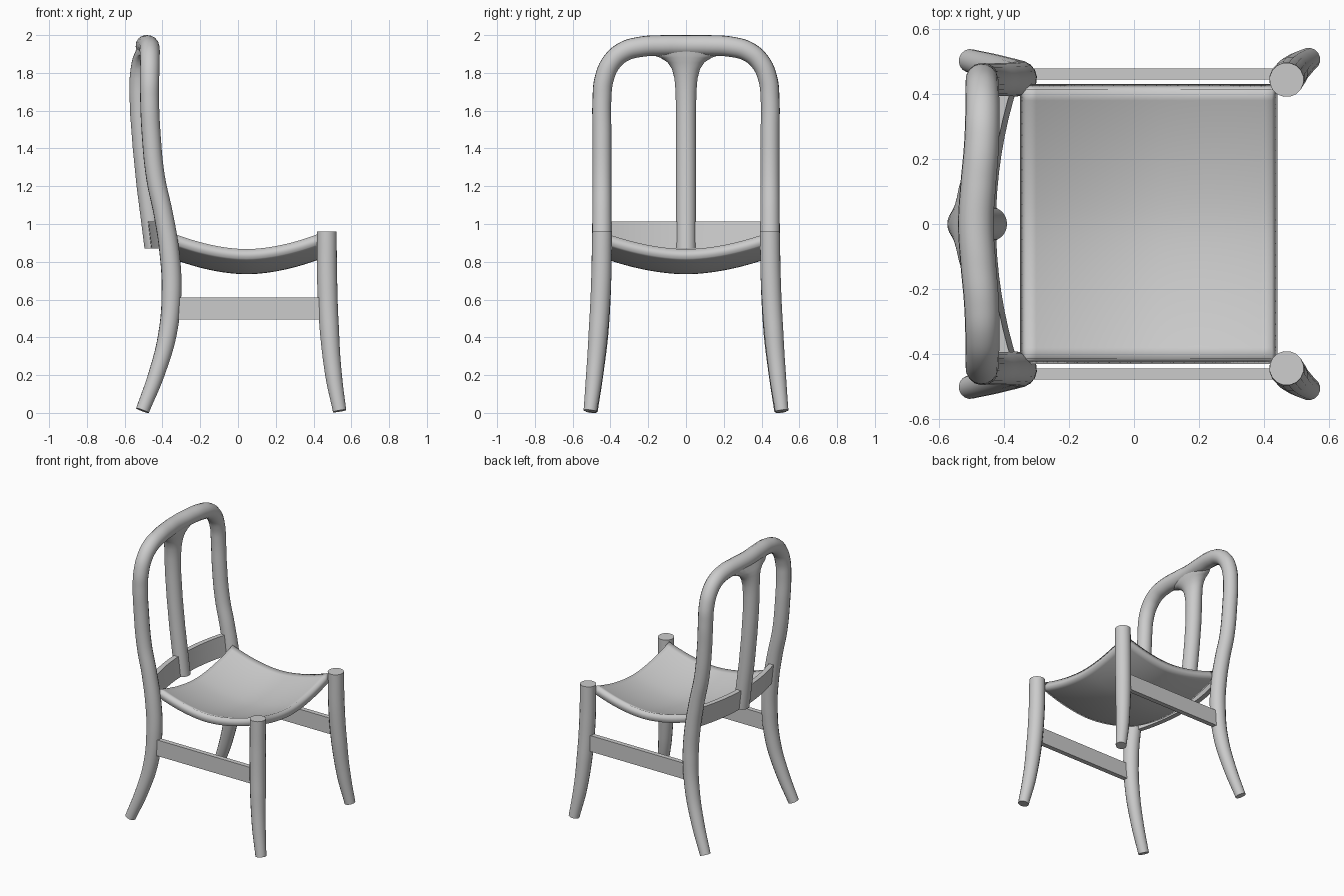
import bpy, bmesh, math

if "Cube" in bpy.data.objects:
    bpy.data.objects.remove(bpy.data.objects["Cube"])


def finish(obj, angle=40):
    bpy.ops.object.select_all(action='DESELECT')
    obj.select_set(True)
    bpy.context.view_layer.objects.active = obj
    if obj.type == 'CURVE':
        bpy.ops.object.convert(target='MESH')
    bpy.ops.object.shade_smooth_by_angle(angle=math.radians(angle))


def mesh_object(name, bm):
    bmesh.ops.recalc_face_normals(bm, faces=bm.faces)
    me = bpy.data.meshes.new(name)
    bm.to_mesh(me)
    bm.free()
    obj = bpy.data.objects.new(name, me)
    bpy.context.collection.objects.link(obj)
    return obj


def tube(name, pts):
    """Round bar through (x, y, z, radius) points."""
    cu = bpy.data.curves.new(name, 'CURVE')
    cu.dimensions = '3D'
    cu.bevel_depth = 1.0
    cu.bevel_resolution = 6
    cu.resolution_u = 8
    cu.use_fill_caps = True
    sp = cu.splines.new('BEZIER')
    sp.bezier_points.add(len(pts) - 1)
    for bp, (x, y, z, r) in zip(sp.bezier_points, pts):
        bp.co = (x, y, z)
        bp.radius = r
        bp.handle_left_type = bp.handle_right_type = 'AUTO'
    obj = bpy.data.objects.new(name, cu)
    bpy.context.collection.objects.link(obj)
    finish(obj)


def loft(name, rings, close=True):
    """Skin a list of closed rings of points and cap both ends."""
    bm = bmesh.new()
    vs = [[bm.verts.new(p) for p in ring] for ring in rings]
    n = len(vs[0])
    for a, b in zip(vs, vs[1:]):
        for i in range(n):
            j = (i + 1) % n
            bm.faces.new((a[i], a[j], b[j], b[i]))
    bm.faces.new(vs[0])
    bm.faces.new(vs[-1])
    finish(mesh_object(name, bm))


# Back frame: both rear legs and the arched top rail in one continuous bar
half = [(-0.506, 0.503, 0.012, 0.036), (-0.43, 0.48, 0.21, 0.043),
        (-0.373, 0.46, 0.42, 0.049), (-0.352, 0.45, 0.65, 0.053),
        (-0.363, 0.446, 0.85, 0.053), (-0.395, 0.445, 1.05, 0.051),
        (-0.437, 0.445, 1.25, 0.05), (-0.46, 0.445, 1.48, 0.05),
        (-0.468, 0.445, 1.66, 0.05), (-0.468, 0.434, 1.765, 0.051),
        (-0.467, 0.395, 1.855, 0.052), (-0.467, 0.33, 1.912, 0.053),
        (-0.470, 0.24, 1.938, 0.054), (-0.48, 0.12, 1.945, 0.055)]
top = [(-0.487, 0, 1.945, 0.055)]
tube("back_frame", half + top + [(x, -y, z, r) for x, y, z, r in reversed(half)])

# Front legs
for side, s in (("right", -1), ("left", 1)):
    tube("front_leg_" + side, [
        (0.538, s * 0.507, 0.01, 0.036), (0.506, s * 0.485, 0.2, 0.045),
        (0.483, s * 0.463, 0.45, 0.052), (0.472, s * 0.449, 0.7, 0.054),
        (0.470, s * 0.444, 0.96, 0.053)])

# Centre spindle of the back, flaring into the top rail: z, x, half depth, half width
profile = [(0.87, -0.443, 0.052, 0.053), (1.03, -0.463, 0.052, 0.053),
           (1.2, -0.485, 0.052, 0.053), (1.4, -0.505, 0.052, 0.053),
           (1.58, -0.518, 0.053, 0.053), (1.70, -0.521, 0.054, 0.055),
           (1.77, -0.519, 0.055, 0.061), (1.82, -0.514, 0.055, 0.074),
           (1.855, -0.508, 0.055, 0.097), (1.88, -0.502, 0.055, 0.135),
           (1.895, -0.498, 0.053, 0.18), (1.93, -0.488, 0.048, 0.22)]
N = 28
loft("back_spindle", [
    [(x + rx * math.cos(2 * math.pi * i / N), ry * math.sin(2 * math.pi * i / N), z)
     for i in range(N)] for z, x, rx, ry in profile])

# Curved lower back slat, leaning back slightly
rings = []
for i in range(17):
    y = -0.43 + 0.86 * i / 16
    x = -0.45 + 0.065 * (y / 0.42) ** 2
    rings.append([(x - 0.01, y, 0.87), (x + 0.025, y, 0.87),
                  (x + 0.008, y, 1.012), (x - 0.027, y, 1.012)])
loft("back_slat", rings)

# Sagging seat panel
X0, X1, Y1, M = -0.333, 0.424, 0.415, 24
bm = bmesh.new()
grid = []
for i in range(M + 1):
    row = []
    for j in range(M + 1):
        u, v = 2 * i / M - 1, 2 * j / M - 1
        sag = sum(0.085 * abs(t) ** 1.8 for t in (u, v))
        row.append(bm.verts.new(((X0 + X1) / 2 + u * (X1 - X0) / 2, v * Y1, 0.787 + sag * 0.94)))
    grid.append(row)
for i in range(M):
    for j in range(M):
        bm.faces.new((grid[i][j], grid[i + 1][j], grid[i + 1][j + 1], grid[i][j + 1]))
seat = mesh_object("seat", bm)
if seat.data.polygons[0].normal.z < 0:
    seat.data.flip_normals()
sol = seat.modifiers.new("thickness", 'SOLIDIFY')
sol.thickness = 0.053
sol.offset = -1
finish(seat)

# Side stretchers between front and rear legs
for side, s in (("right", -1), ("left", 1)):
    bpy.ops.mesh.primitive_cube_add(size=1, location=(0.055, s * 0.462, 0.5525))
    bar = bpy.context.object
    bar.name = "side_stretcher_" + side
    bar.scale = (0.79, 0.034, 0.115)
